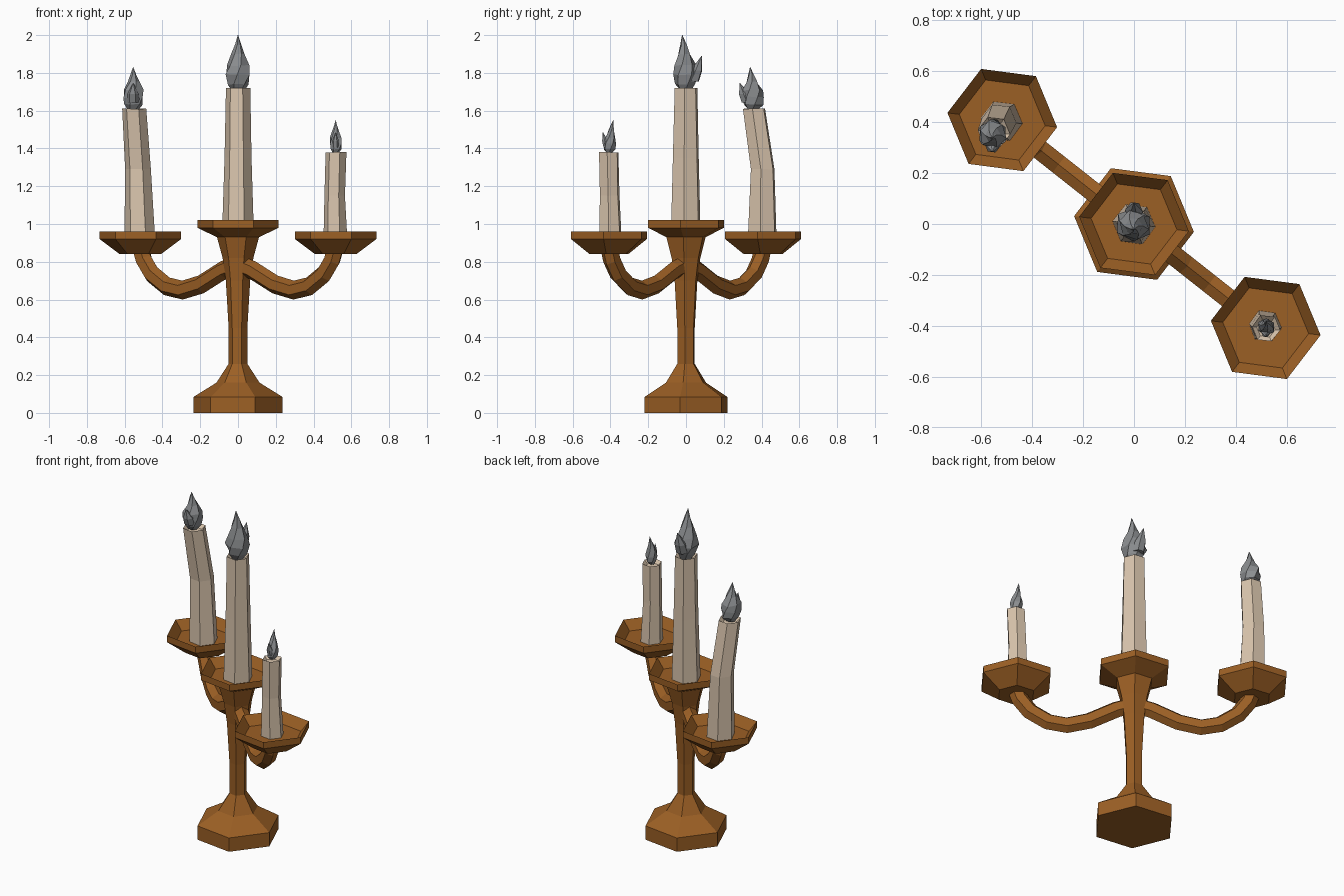
import bpy, bmesh, math, random
from mathutils import Vector

if "Cube" in bpy.data.objects:
    bpy.data.objects.remove(bpy.data.objects["Cube"])

random.seed(4)
TURN = math.radians(-7.5)  # all hexagons share this turn


def material(name, rgb):
    m = bpy.data.materials.new(name)
    m.diffuse_color = (*rgb, 1)
    m.use_nodes = True
    m.node_tree.nodes["Principled BSDF"].inputs["Base Color"].default_value = m.diffuse_color
    return m


WOOD = material("brown", (0.33, 0.115, 0.018))
WAX = material("cream wax", (0.70, 0.56, 0.42))
FLAME = material("flame grey", (0.26, 0.27, 0.28))


def skin(name, rings, mat):
    """Join rings of points with quads and close both ends."""
    bm = bmesh.new()
    loops = [[bm.verts.new(p) for p in r] for r in rings]
    for a, b in zip(loops, loops[1:]):
        n = len(a)
        for i in range(n):
            j = (i + 1) % n
            bm.faces.new((a[i], a[j], b[j], b[i]))
    bm.faces.new(loops[0][::-1])
    bm.faces.new(loops[-1])
    bmesh.ops.recalc_face_normals(bm, faces=bm.faces)
    me = bpy.data.meshes.new(name)
    bm.to_mesh(me)
    bm.free()
    me.materials.append(mat)
    ob = bpy.data.objects.new(name, me)
    bpy.context.collection.objects.link(ob)
    return ob


def hexring(x, y, z, r, jitter=0.0, twist=0.0, sy=1.0):
    pts = []
    for i in range(6):
        a = TURN + twist + i * math.pi / 3
        q = r * (1 + random.uniform(-jitter, jitter))
        dz = random.uniform(-jitter, jitter) * r * 0.8
        pts.append((x + q * math.cos(a), y + q * math.sin(a) * sy, z + dz))
    return pts


def turned(name, x, y, profile, mat):
    return skin(name, [hexring(x, y, z, r) for r, z in profile], mat)


# base, stem and middle dish in one turned profile
turned("stem", 0, 0, [(0.237, 0), (0.237, 0.085), (0.115, 0.16), (0.05, 0.26),
                      (0.05, 0.45), (0.065, 0.70), (0.082, 0.82), (0.112, 0.93),
                      (0.217, 0.98), (0.217, 1.02), (0.17, 0.965)], WOOD)

ARM = Vector((0.517, -0.408, 0))
LEN = ARM.length
OUT = ARM.normalized()
SIDE = Vector((-OUT.y, OUT.x, 0))
# arm path: distance from the middle, height
PATH = [(0.02, 0.78), (0.10, 0.755), (0.25, 0.68), (0.375, 0.65), (0.48, 0.67),
        (0.58, 0.735), (0.635, 0.81), (0.655, 0.87)]

for label, s in (("right", 1), ("left", -1)):
    # curved arm with six-sided section
    rings = []
    for i, (d, z) in enumerate(PATH):
        p, q = PATH[max(i - 1, 0)], PATH[min(i + 1, len(PATH) - 1)]
        t = (OUT * (q[0] - p[0]) + Vector((0, 0, q[1] - p[1]))).normalized()
        up = SIDE.cross(t) * -1
        c = OUT * d + Vector((0, 0, z))
        ring = []
        for k in range(6):
            a = k * math.pi / 3
            v = c + up * 0.05 * math.cos(a) + SIDE * 0.045 * math.sin(a)
            ring.append((v.x * s, v.y * s, v.z))
        rings.append(ring)
    skin(label + "_arm", rings, WOOD)
    # dish
    turned(label + "_dish", ARM.x * s, ARM.y * s,
           [(0.11, 0.84), (0.217, 0.92), (0.217, 0.96), (0.17, 0.905)], WOOD)


def candle(name, path):
    rings = [hexring(*p, jitter=0.03) for p in path]
    x, y, z, r = path[-1]
    rings.append(hexring(x, y, z - 0.02, r * 0.65))  # hollow at the wick
    skin(name, rings, WAX)


candle("middle_candle", [(0, 0, 0.955, 0.085), (0, 0, 1.35, 0.073), (0, 0, 1.72, 0.065)])
candle("left_candle", [(-0.52, 0.405, 0.895, 0.083), (-0.53, 0.405, 1.29, 0.068),
                       (-0.55, 0.36, 1.61, 0.064)])
candle("right_candle", [(0.515, -0.40, 0.895, 0.065), (0.512, -0.405, 1.15, 0.056),
                        (0.518, -0.41, 1.38, 0.056)])


def flame(name, x, y, z, h, r, lean, tongue):
    """Faceted teardrop plus a small side tongue; offsets are along y."""
    prof = [(0.45, -0.03), (0.85, 0.10), (1.0, 0.27), (0.85, 0.45),
            (0.5, 0.65), (0.24, 0.83), (0.02, 1.0)]
    skin(name, [hexring(x, y + lean * f * f, z + h * f, r * k,
                        0.1 if 0 < f < 0.9 else 0, 0.3 * i)
                for i, (k, f) in enumerate(prof)], FLAME)
    skin(name + "_tongue", [hexring(x, y + tongue * g, z + h * f, r * k)
                            for k, f, g in ((0.55, 0.15, 0.4), (0.5, 0.35, 0.65),
                                            (0.02, 0.62, 1.0))], FLAME)


flame("middle_flame", 0, 0, 1.71, 0.29, 0.068, -0.02, 0.083)
flame("left_flame", -0.555, 0.355, 1.61, 0.22, 0.062, -0.015, -0.07)
flame("right_flame", 0.517, -0.405, 1.38, 0.17, 0.035, 0.02, -0.035)
